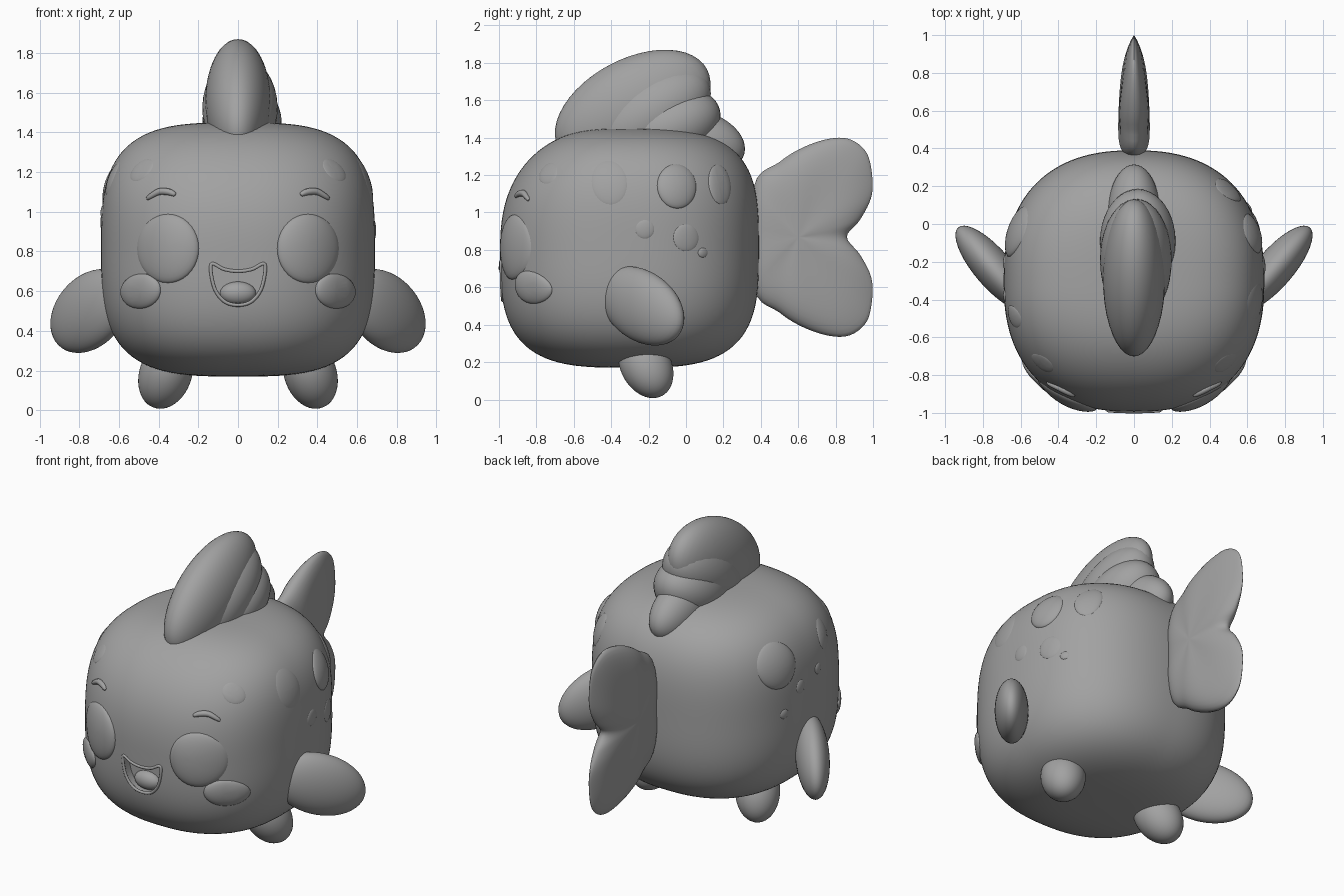
import bpy, bmesh, math
from mathutils import Vector, Matrix
from mathutils.bvhtree import BVHTree

if "Cube" in bpy.data.objects:
    bpy.data.objects.remove(bpy.data.objects["Cube"])

clay = bpy.data.materials.new("clay_grey")
clay.use_nodes = True
clay.diffuse_color = (0.36, 0.36, 0.36, 1)
clay.node_tree.nodes["Principled BSDF"].inputs["Base Color"].default_value = clay.diffuse_color


def finish(obj):
    for other in bpy.context.selected_objects:
        other.select_set(False)
    obj.select_set(True)
    bpy.context.view_layer.objects.active = obj
    bpy.ops.object.shade_smooth_by_angle(angle=math.radians(50))


def add_mesh(name, bm):
    bmesh.ops.recalc_face_normals(bm, faces=bm.faces)
    mesh = bpy.data.meshes.new(name)
    bm.to_mesh(mesh)
    bm.free()
    mesh.materials.append(clay)
    obj = bpy.data.objects.new(name, mesh)
    bpy.context.collection.objects.link(obj)
    finish(obj)
    return obj


def smooth_path(points, steps, closed=False):
    """Catmull-Rom curve through a few points."""
    pts = [Vector(p) for p in points]
    n = len(pts)
    at = (lambda i: pts[i % n]) if closed else (lambda i: pts[max(0, min(n - 1, i))])
    out = []
    for i in range(n if closed else n - 1):
        a, b, c, d = (at(i + k) for k in (-1, 0, 1, 2))
        for j in range(steps):
            t = j / steps
            out.append(0.5 * (2 * b + (c - a) * t + (2 * a - 5 * b + 4 * c - d) * t * t
                              + (3 * b - a - 3 * c + d) * t ** 3))
    return out if closed else out + [pts[-1]]


def ring_faces(bm, a, b):
    n = len(a)
    for i in range(n):
        bm.faces.new((a[i], a[(i + 1) % n], b[(i + 1) % n], b[i]))


def ellipsoid(name, centre, axis, side, radii):
    """Radii run along the axis, along side, and across both."""
    u = Vector(axis).normalized()
    v = Vector(side)
    v = (v - u * v.dot(u)).normalized()
    m = Matrix((u, v, u.cross(v))).transposed().to_4x4()
    bm = bmesh.new()
    bmesh.ops.create_uvsphere(bm, u_segments=40, v_segments=24, radius=1)
    bm.transform(Matrix.Translation(centre) @ m @ Matrix.Diagonal((*radii, 1)))
    return add_mesh(name, bm)


# Body: rounded block, round from above and squarer from the side
ROUND, SQUARE = 2.4, 3.3
bm = bmesh.new()
bmesh.ops.create_cube(bm, size=2)
bmesh.ops.subdivide_edges(bm, edges=bm.edges[:], cuts=35, use_grid_fill=True)
for v in bm.verts:
    d = Vector([math.tan(c * math.pi / 4) for c in v.co])
    flat = (abs(d.x) ** ROUND + abs(d.y) ** ROUND) ** (SQUARE / ROUND)
    d /= (flat + abs(d.z) ** SQUARE) ** (1 / SQUARE)
    if d.y < 0 and d.z > 0:
        d.y *= 1 - 0.2 * d.z ** 2
    v.co = (d.x * 0.69, d.y * 0.692 - 0.302, d.z * 0.64 + 0.81)
skin = BVHTree.FromBMesh(bm)
body = add_mesh("body", bm)


def on_skin(face, a, b):
    """Point and normal on the body; face is front, or side as -1 or 1."""
    if face == "front":
        hit = skin.ray_cast(Vector((a, -3, b)), Vector((0, 1, 0)))
    else:
        hit = skin.ray_cast(Vector((3 * face, a, b)), Vector((-face, 0, 0)))
    return hit[0], hit[1]


def pad(name, face, a, b, ra, rb, lift, tilt=0, seg=36, rings=8):
    """Oval dome that follows the body surface."""
    bm = bmesh.new()
    loops = []
    for k in range(rings):
        r = math.cos(k / rings * math.pi / 2)
        loop = []
        for i in range(seg):
            t = 2 * math.pi * i / seg
            p, q = ra * r * math.cos(t), rb * r * math.sin(t)
            c, s = math.cos(tilt), math.sin(tilt)
            pos, nor = on_skin(face, a + p * c - q * s, b + p * s + q * c)
            loop.append(bm.verts.new(pos + nor * (lift * math.sqrt(1 - r * r) - 0.004)))
        loops.append(loop)
    for low, high in zip(loops, loops[1:]):
        ring_faces(bm, low, high)
    pos, nor = on_skin(face, a, b)
    tip = bm.verts.new(pos + nor * (lift - 0.004))
    for i in range(seg):
        bm.faces.new((loops[-1][i], loops[-1][(i + 1) % seg], tip))
    return add_mesh(name, bm)


def tube(name, points, radius, closed=False, taper=False):
    curve = bpy.data.curves.new(name, "CURVE")
    curve.dimensions = "3D"
    curve.bevel_depth = radius
    curve.bevel_resolution = 3
    curve.use_fill_caps = True
    line = curve.splines.new("POLY")
    line.points.add(len(points) - 1)
    line.use_cyclic_u = closed
    for i, (pt, p) in enumerate(zip(line.points, points)):
        pt.co = (*p, 1)
        if taper:
            pt.radius = 0.3 + 0.7 * math.sin(math.pi * i / (len(points) - 1)) ** 0.5
    curve.materials.append(clay)
    obj = bpy.data.objects.new(name, curve)
    bpy.context.collection.objects.link(obj)
    for other in bpy.context.selected_objects:
        other.select_set(False)
    obj.select_set(True)
    bpy.context.view_layer.objects.active = obj
    bpy.ops.object.convert(target="MESH")
    finish(bpy.context.object)


# Face and limbs, mirrored
for s, side in ((-1, "right"), (1, "left")):
    pad(side + "_eye", "front", s * 0.353, 0.815, 0.157, 0.175, 0.04)
    pad(side + "_cheek", "front", s * 0.49, 0.6, 0.102, 0.088, 0.035, -s * 0.2)
    pad(side + "_temple_spot", "front", s * 0.485, 1.21, 0.075, 0.04, 0.012, -s * 0.75)
    arch = smooth_path([(0.315, 1.085), (0.35, 1.1), (0.4, 1.1), (0.46, 1.065)], 6)
    tube(side + "_brow", [on_skin("front", s * p.x, p.y)[0] for p in
                          (Vector(q).to_2d() for q in arch)], 0.018, taper=True)
    ellipsoid(side + "_side_fin", (s * 0.745, -0.235, 0.5), (s * 0.6, 0.7, -0.4),
              (s * 0.76, -0.65, 0), (0.3, 0.1, 0.19))
    ellipsoid(side + "_foot", (s * 0.365, -0.215, 0.183), (s * 0.3, 0.45, -0.84),
              (s, 0, 0), (0.19, 0.132, 0.135))

# Mouth: recess cut in the body, with a lip and a tongue
smile = smooth_path([(-0.135, 0.735), (-0.07, 0.71), (0, 0.7), (0.07, 0.71), (0.135, 0.735),
                     (0.12, 0.62), (0.07, 0.55), (0, 0.53), (-0.07, 0.55), (-0.12, 0.62)], 6, True)
bm = bmesh.new()
front, back = ([bm.verts.new((p.x, y, p.y)) for p in smile] for y in (-1.2, -0.925))
ring_faces(bm, front, back)
bm.faces.new(front)
bm.faces.new(back[::-1])
cutter = add_mesh("mouth_cutter", bm)
cutter.hide_render = True
cut = body.modifiers.new("mouth", "BOOLEAN")
cut.object = cutter
cut.solver = "EXACT"
bpy.context.view_layer.objects.active = body
bpy.ops.object.modifier_apply(modifier="mouth")
bpy.data.objects.remove(cutter)
finish(body)
tube("lip", [on_skin("front", p.x, p.y)[0] for p in smile], 0.009, closed=True)
ellipsoid("tongue", (0, -0.925, 0.59), (1, 0, 0), (0, 1, 0), (0.09, 0.05, 0.058))

# Side spots: side, y, z, two radii, lift
spots = [(1, -0.41, 1.16, 0.1, 0.125, 0.012), (1, -0.05, 1.14, 0.105, 0.12, 0.03),
         (1, 0.18, 1.15, 0.06, 0.11, 0.018), (1, -0.22, 0.91, 0.053, 0.053, 0.012),
         (1, 0, 0.865, 0.07, 0.075, 0.014), (1, 0.09, 0.785, 0.027, 0.027, 0.012),
         (-1, -0.04, 1.13, 0.135, 0.14, 0.03), (-1, -0.49, 1.17, 0.06, 0.09, 0.014),
         (-1, -0.2, 0.95, 0.04, 0.045, 0.012), (-1, -0.06, 0.82, 0.032, 0.032, 0.012),
         (-1, -0.38, 1.0, 0.035, 0.035, 0.012)]
for i, (s, y, z, ry, rz, lift) in enumerate(spots):
    pad(f"side_spot_{i + 1}", s, y, z, ry, rz, lift, tilt=0.15)

# Crest: overlapping swept lobes: x, y, z, angle, radii
for i, (x, y, z, ang, length, width, height) in enumerate([
        (0, -0.285, 1.555, 28, 0.45, 0.165, 0.265),
        (0.01, -0.19, 1.52, 33, 0.36, 0.19, 0.21),
        (0.02, -0.09, 1.45, 25, 0.29, 0.2, 0.19),
        (0, 0.05, 1.38, -14, 0.27, 0.14, 0.17)]):
    a = math.radians(ang)
    ellipsoid(f"crest_lobe_{i + 1}", (x, y, z), (0, math.cos(a), math.sin(a)),
              (1, 0, 0), (length, width, height))

# Tail: heart-shaped fan, thick at the root and thin at the tip
half = [(0.86, 0.87), (0.93, 0.96), (0.99, 1.08), (0.995, 1.2), (0.965, 1.32), (0.88, 1.39),
        (0.77, 1.395), (0.63, 1.35), (0.5, 1.27), (0.36, 1.13)]
fan = half + [(y, 1.735 - z) for y, z in half[:0:-1]]
outline = smooth_path(fan, 5, True)
middle = Vector((0.6, 0.868))
bm = bmesh.new()


def tail_vert(p, r, s):
    u = max(0, min(1, (p.x - 0.39) / 0.61))
    thick = 0.085 * math.sqrt(1 - 0.97 * u ** 2.4) * (1 - r ** 5) ** 0.5
    ang = math.atan2(p.y - middle.y, p.x - middle.x)
    thick *= 1 - 0.16 * r * (0.5 + 0.5 * math.cos(6 * ang))
    return bm.verts.new((s * thick, p.x, p.y))


rim = [tail_vert(p, 1, 0) for p in outline]
for s in (-1, 1):
    last = rim
    for k in range(1, 12):
        r = math.cos(k / 12 * math.pi / 2)
        loop = [tail_vert(middle.lerp(p, r), r, s) for p in outline]
        ring_faces(bm, last, loop)
        last = loop
    hub = tail_vert(middle, 0, s)
    for i in range(len(last)):
        bm.faces.new((last[i], last[(i + 1) % len(last)], hub))
add_mesh("tail", bm)
